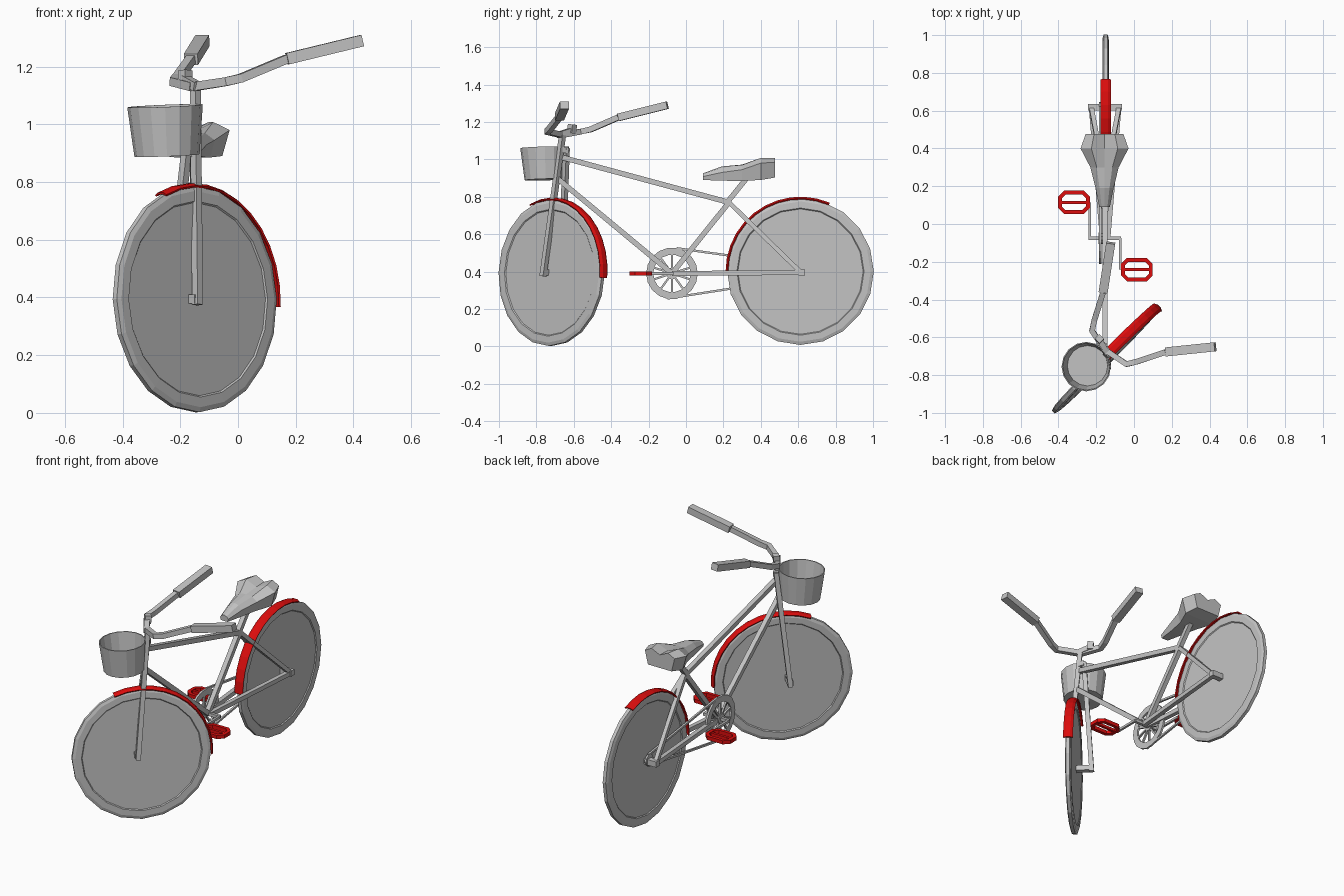
import bpy, bmesh, math
from mathutils import Vector as V, Matrix

if "Cube" in bpy.data.objects:
    bpy.data.objects.remove(bpy.data.objects["Cube"])


def material(name, color):
    m = bpy.data.materials.new(name)
    m.use_nodes = True
    m.diffuse_color = color
    m.node_tree.nodes["Principled BSDF"].inputs["Base Color"].default_value = color
    return m


GREY = material("light_grey", (0.55, 0.55, 0.55, 1))
RED = material("red", (0.72, 0.004, 0.004, 1))
X, Y, Z = V((1, 0, 0)), V((0, 1, 0)), V((0, 0, 1))
MID = -0.153                                  # centre plane of the frame


def finish(name, bm, mat=GREY, matrix=None):
    bmesh.ops.recalc_face_normals(bm, faces=bm.faces)
    mesh = bpy.data.meshes.new(name)
    bm.to_mesh(mesh)
    bm.free()
    mesh.materials.append(mat)
    ob = bpy.data.objects.new(name, mesh)
    if matrix:
        ob.matrix_world = matrix
    bpy.context.collection.objects.link(ob)
    return ob


def loft(name, rings, mat=GREY, matrix=None, loop=False, caps=True):
    """Skin a list of closed cross-sections."""
    bm = bmesh.new()
    rows = [[bm.verts.new(p) for p in r] for r in rings]
    pairs = list(zip(rows, rows[1:])) + ([(rows[-1], rows[0])] if loop else [])
    for a, b in pairs:
        for i in range(len(a)):
            j = (i + 1) % len(a)
            bm.faces.new((a[i], a[j], b[j], b[i]))
    if caps and not loop:
        bm.faces.new(rows[0])
        bm.faces.new(rows[-1])
    return finish(name, bm, mat, matrix)


def bar(name, path, width, ref=X, mat=GREY, loop=False, height=None):
    """Square bar along a path; ref sets the roll."""
    pts = [V(p) for p in path]
    n, h, rings = len(pts), (height or width) / 2, []
    for i, p in enumerate(pts):
        prev = pts[i - 1] if (i or loop) else p
        nxt = pts[(i + 1) % n] if (i < n - 1 or loop) else p
        t = ((nxt - p).normalized() + (p - prev).normalized()).normalized()
        s = t.cross(ref).normalized()
        u = s.cross(t)
        rings.append([p + s * a * width / 2 + u * b * h
                      for a, b in ((1, 1), (-1, 1), (-1, -1), (1, -1))])
    return loft(name, rings, mat, loop=loop)


def lathe(name, profile, segs, matrix, loop=False):
    """Revolve (radius, height) pairs around the local x axis."""
    rings = []
    for r, h in profile:
        rings.append([(h, r * math.cos(math.tau * i / segs), r * math.sin(math.tau * i / segs))
                      for i in range(segs)])
    return loft(name, rings, GREY, matrix, loop)


def frame(center, axis, back):
    axis, back = V(axis).normalized(), V(back).normalized()
    m = Matrix((axis, back, axis.cross(back))).transposed().to_4x4()
    m.translation = center
    return m


def fender(name, matrix, radius, start, end):
    bm = bmesh.new()
    rows = []
    steps = 11
    for i in range(steps + 1):
        a = math.radians(start + (end - start) * i / steps)
        rows.append([bm.verts.new((x, r * math.cos(a), r * math.sin(a)))
                     for x, r in ((-0.027, radius - 0.008), (-0.012, radius),
                                  (0.012, radius), (0.027, radius - 0.008))])
    for a, b in zip(rows, rows[1:]):
        for i in range(3):
            bm.faces.new((a[i], a[i + 1], b[i + 1], b[i]))
    ob = finish(name, bm, RED, matrix)
    mod = ob.modifiers.new("thickness", "SOLIDIFY")
    mod.thickness = 0.007
    mod.offset = 0


# Wheels and fenders; the front one is steered to the right
side = V((1, -1, 0)).normalized()
front = frame((-0.15, -0.718, 0.394), side + 0.035 * Z, (1, 1, 0))
rear = frame((-0.15, 0.612, 0.4), X, Y)
tire = [(0.335, -0.012), (0.34, -0.017), (0.375, -0.016), (0.392, -0.01)]
tire += [(r, -h) for r, h in reversed(tire)]
for label, m in (("front", front), ("rear", rear)):
    lathe(label + "_wheel", tire, 20, m)
fender("front_fender", front, 0.398, -4, 113)
fender("rear_fender", rear, 0.397, 67, 180)

# Fork, steering stem and front axle
fork_l, fork_r = V((-0.14, -0.765, 0.375)), V((-0.24, -0.665, 0.375))
bar("left_fork_leg", [fork_l, (-0.148, -0.66, 1.13)], 0.027, side)
bar("right_fork_leg", [fork_r, (-0.16, -0.64, 1.06)], 0.027, side)
bar("front_axle", [fork_l + 0.02 * Z, fork_r + 0.02 * Z], 0.032, Z)
bar("fork_crown", [(-0.148, -0.665, 1.05), (-0.16, -0.635, 1.05)], 0.03, Z)
bar("stem_clamp", [(-0.14, -0.685, 1.13), (-0.185, -0.61, 1.155)], 0.03, Z)
bar("stem_bolt", [(-0.183, -0.612, 1.14), (-0.183, -0.607, 1.187)], 0.035, side)

# Handlebar and grips
left = [(-0.155, -0.665, 1.13), (-0.04, -0.742, 1.148), (0.01, -0.73, 1.16), (0.17, -0.677, 1.227)]
right = [(-0.155, -0.665, 1.13), (-0.222, -0.565, 1.148), (-0.21, -0.51, 1.16), (-0.163, -0.36, 1.225)]
for label, arm, tip in (("left", left, (0.43, -0.65, 1.29)), ("right", right, (-0.123, -0.1, 1.29))):
    bar(label + "_handlebar", arm, 0.03, Z)
    bar(label + "_grip", [arm[-1], tip], 0.048, Z, height=0.04)

# Basket
lean = V((-0.04, -0.03, 1)).normalized()
lathe("basket", [(0.113, 0), (0.131, 0.172), (0.125, 0.172), (0.107, 0.01)], 16,
      frame((-0.246, -0.75, 0.892), lean, lean.cross(Y)))

# Main frame
crank = V((MID, -0.075, 0.39))
joint = V((MID, 0.23, 0.77))
bar("top_tube", [(MID, -0.66, 1.01), joint], 0.028)
bar("down_tube", [(MID, -0.69, 0.9), crank], 0.028)
bar("seat_tube", [crank, joint], 0.028)
bar("seat_post", [joint - 0.01 * Y, (MID, 0.325, 0.9)], 0.028)
for label, sx in (("left", 1), ("right", -1)):
    drop = V((MID + sx * 0.073, 0.615, 0.395))
    bar(label + "_seat_stay", [joint, drop], 0.024)
    bar(label + "_chain_stay", [crank + sx * 0.015 * X, drop], 0.026)
bar("rear_axle", [(MID - 0.09, 0.618, 0.395), (MID + 0.09, 0.618, 0.395)], 0.034, Z)

# Chainring with spokes, sprocket and chain
cx = -0.178
ring = frame((cx, -0.075, 0.39), X, Y)
lathe("chainring", [(0.1, -0.006), (0.138, -0.006), (0.138, 0.006), (0.1, 0.006)], 18, ring, loop=True)
lathe("chainring_hub", [(0.03, -0.01), (0.03, 0.01)], 10, ring)
for i in range(5):
    a = math.pi * (i + 0.5) / 5
    arm = V((0, math.cos(a), math.sin(a))) * 0.105
    c = V((cx, -0.075, 0.39))
    bar("chainring_spoke", [c - arm, c + arm], 0.011)
lathe("rear_sprocket", [(0.035, -0.006), (0.035, 0.006)], 10, frame((cx, 0.612, 0.4), X, Y))
bar("chain_top", [(cx, -0.05, 0.525), (cx, 0.618, 0.432)], 0.012)
bar("chain_bottom", [(cx, -0.1, 0.256), (cx, 0.618, 0.368)], 0.012)

# Crank axle, crank arms and pedals
bar("crank_axle", [(-0.24, -0.075, 0.39), (-0.07, -0.075, 0.39)], 0.018, Z)
for label, x, px, py in (("right", -0.235, -0.318, 0.115), ("left", -0.072, 0.015, -0.242)):
    bar(label + "_crank_arm", [(x, -0.075, 0.39), (x, py, 0.39)], 0.014, Z)
    w, d, k = 0.074, 0.051, 0.025
    outline = [(w, d - k), (w - k, d), (k - w, d), (-w, d - k)]
    outline += [(-a, -b) for a, b in outline]
    bar(label + "_pedal_frame", [(px + a, py + b, 0.39) for a, b in outline], 0.022, Z, RED, True)
    bar(label + "_pedal_bar", [(px - w, py, 0.39), (px + w, py, 0.39)], 0.016, Z, RED)

# Saddle: y, half width, then heights of middle, wing, edge and underside
saddle = [(0.09, 0.028, 0.925, 0.922, 0.908, 0.89),
          (0.19, 0.048, 0.962, 0.955, 0.93, 0.886),
          (0.3, 0.075, 0.972, 0.97, 0.945, 0.885),
          (0.4, 0.127, 0.98, 1.008, 0.98, 0.89),
          (0.476, 0.1, 0.982, 1.008, 0.985, 0.903)]
rings = []
for y, w, mid, wing, edge, low in saddle:
    half = [(0.55 * w, wing), (w, edge), (0.8 * w, low)]
    ring_pts = [(0, mid)] + half + [(-a, b) for a, b in reversed(half)]
    rings.append([(MID - 0.003 + a, y, b) for a, b in ring_pts])
loft("saddle", rings)
